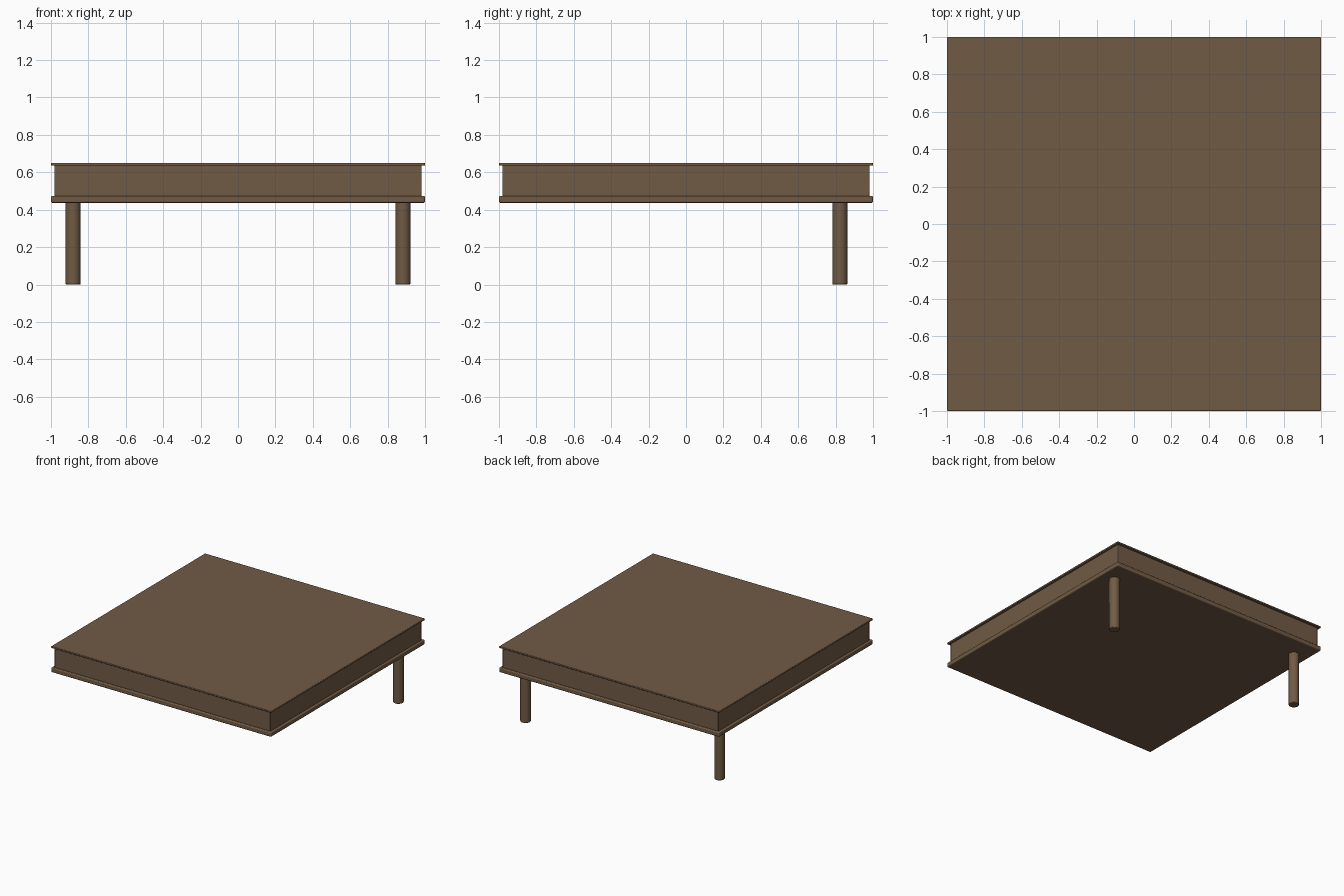
import bpy, math

if "Cube" in bpy.data.objects:
    bpy.data.objects.remove(bpy.data.objects["Cube"])

wood = bpy.data.materials.new("brown_wood")
wood.diffuse_color = (0.165, 0.104, 0.059, 1)
wood.use_nodes = True
wood.node_tree.nodes["Principled BSDF"].inputs["Base Color"].default_value = wood.diffuse_color


def finish(ob, name, bevel, segments):
    ob.name = name
    ob.data.materials.append(wood)
    mod = ob.modifiers.new("soft_edges", 'BEVEL')
    mod.width = bevel
    mod.segments = segments
    mod.limit_method = 'ANGLE'
    mod.angle_limit = math.radians(40)
    bpy.ops.object.shade_smooth_by_angle(angle=math.radians(35))


def slab(name, half, z0, z1, bevel, segments=3):
    bpy.ops.mesh.primitive_cube_add(size=1, location=(0, 0, (z0 + z1) / 2))
    ob = bpy.context.object
    ob.scale = (2 * half, 2 * half, z1 - z0)
    bpy.ops.object.transform_apply(location=False, rotation=False, scale=True)
    finish(ob, name, bevel, segments)


# Platform: lower rim, recessed body, thin top board
slab("bottom_rim", 1.0, 0.437, 0.474, 0.007)
slab("platform_body", 0.981, 0.465, 0.642, 0.004, 2)
slab("top_board", 1.0, 0.635, 0.65, 0.005)

# Two round legs at the back only
for side, x in (("left", -0.882), ("right", 0.882)):
    bpy.ops.mesh.primitive_cylinder_add(vertices=32, radius=0.04, depth=0.445,
                                        location=(x, 0.823, 0.2225))
    finish(bpy.context.object, "back_leg_" + side, 0.004, 2)
